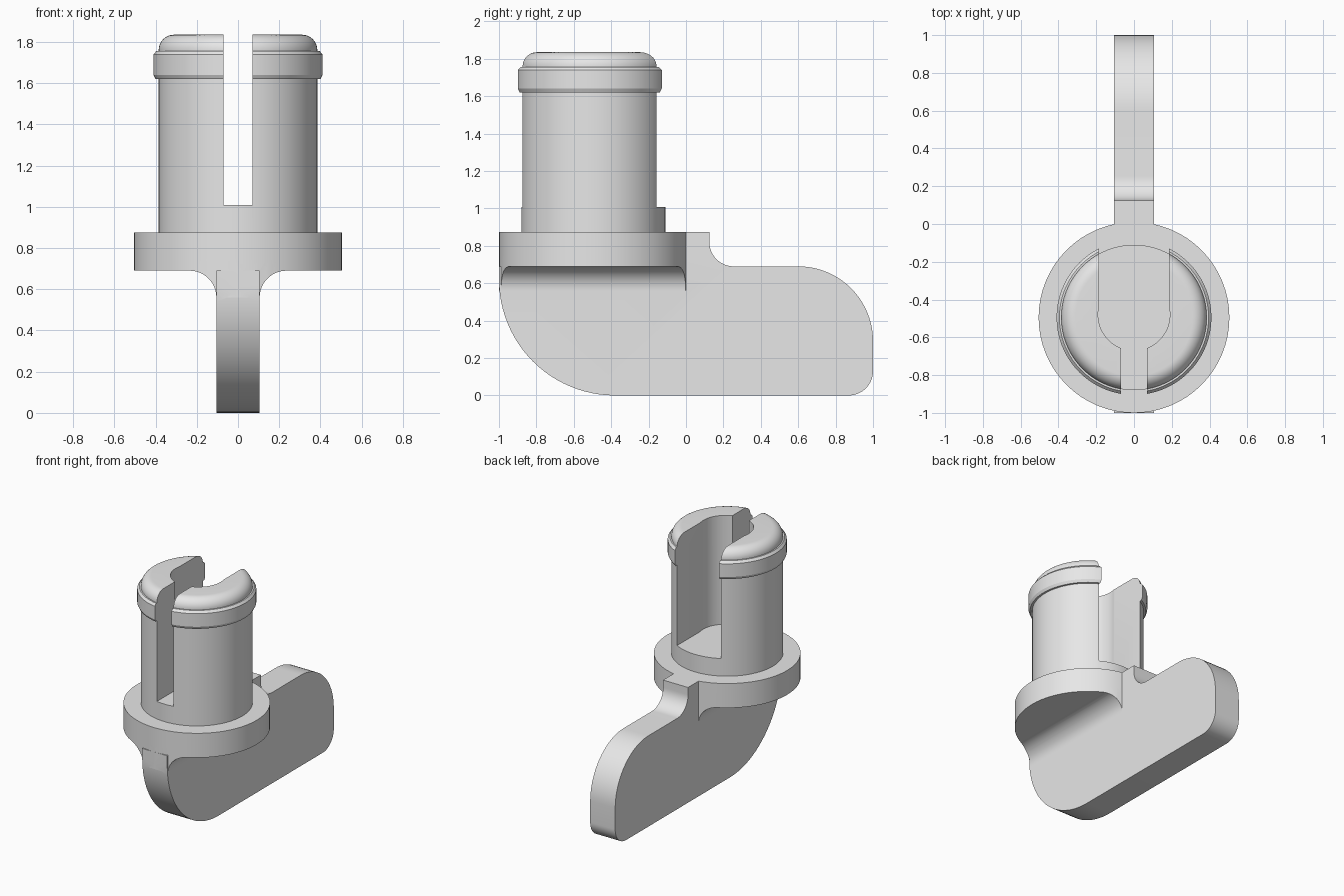
import bpy, bmesh
from math import sin, cos, radians, sqrt, asin, acos, degrees
from mathutils import Vector

old = bpy.data.objects.get("Cube")
if old:
    bpy.data.objects.remove(old, do_unlink=True)

AXIS_Y = -0.495      # centre line of the round post
FLANGE_R = 0.505
HALF_T = 0.105       # half thickness of the lever

grey = bpy.data.materials.new("light grey")
grey.use_nodes = True
grey.diffuse_color = (0.8, 0.8, 0.8, 1)
grey.node_tree.nodes["Principled BSDF"].inputs["Base Color"].default_value = (0.8, 0.8, 0.8, 1)


def arc(cx, cy, r, a0, a1, n=14):
    """Points along a circular arc, angles in degrees."""
    steps = [radians(a0 + (a1 - a0) * i / n) for i in range(n + 1)]
    return [(cx + r * cos(a), cy + r * sin(a)) for a in steps]


def finish(name, bm):
    bmesh.ops.remove_doubles(bm, verts=bm.verts, dist=0.00001)
    bmesh.ops.recalc_face_normals(bm, faces=bm.faces)
    mesh = bpy.data.meshes.new(name)
    bm.to_mesh(mesh)
    bm.free()
    mesh.materials.append(grey)
    obj = bpy.data.objects.new(name, mesh)
    bpy.context.collection.objects.link(obj)
    return obj


def prism(name, outline, place, along):
    """Extrude a closed 2D outline; place maps each point to 3D."""
    bm = bmesh.new()
    face = bm.faces.new([bm.verts.new(place(*p)) for p in outline])
    out = bmesh.ops.extrude_face_region(bm, geom=[face])
    moved = [g for g in out["geom"] if isinstance(g, bmesh.types.BMVert)]
    bmesh.ops.translate(bm, verts=moved, vec=along)
    return finish(name, bm)


def lathe(name, profile, segments=64):
    """Spin an (r, z) profile around the post axis."""
    bm = bmesh.new()
    verts = [bm.verts.new((r, AXIS_Y, z)) for r, z in profile]
    edges = [bm.edges.new(pair) for pair in zip(verts, verts[1:])]
    bmesh.ops.spin(bm, geom=verts + edges, cent=(0, AXIS_Y, 0), axis=(0, 0, 1),
                   angle=radians(360), steps=segments)
    return finish(name, bm)


def select_only(obj):
    bpy.ops.object.select_all(action="DESELECT")
    obj.select_set(True)
    bpy.context.view_layer.objects.active = obj


def combine(target, other, operation):
    mod = target.modifiers.new(operation.lower(), "BOOLEAN")
    mod.operation = operation
    mod.solver = "EXACT"
    mod.object = other
    select_only(target)
    bpy.ops.object.modifier_apply(modifier=mod.name)
    bpy.data.objects.remove(other, do_unlink=True)


# Lever: rounded side outline with a short tongue behind the flange
lever_outline = (
    [(-1, 0.69)]
    + arc(-0.38, 0.62, 0.62, 180, 270, 24)
    + arc(0.87, 0.13, 0.13, 270, 360)
    + arc(0.6, 0.29, 0.4, 0, 90, 20)
    + arc(0.255, 0.82, 0.13, 270, 180)
    + [(0.125, 0.875), (-0.05, 0.875), (-0.05, 0.8), (-0.9, 0.8), (-0.9, 0.69)]
)
base = prism("lever_and_flange", lever_outline,
             lambda y, z: (-HALF_T, y, z), Vector((2 * HALF_T, 0, 0)))

# Flared web under the flange, trimmed to the flange circle
flare = arc(HALF_T + 0.13, 0.56, 0.13, 180, 90)
half = [(0.05, 0.56)] + flare + [(HALF_T + 0.13, 0.75)]
web = prism("web", half + [(-x, z) for x, z in reversed(half)],
            lambda x, z: (x, -1.2, z), Vector((0, 1.5, 0)))
trim = lathe("web_trim", [(0, 0.4), (FLANGE_R, 0.4), (FLANGE_R, 0.8), (0, 0.8)])
combine(web, trim, "INTERSECT")

# Flange disc
flange = lathe("flange", [(0, 0.69), (FLANGE_R, 0.69), (FLANGE_R, 0.875), (0, 0.875)])
combine(flange, web, "UNION")
combine(base, flange, "UNION")

# Post with chamfered collar and rounded crown
post_profile = (
    [(0, 0.85), (0.385, 0.85), (0.385, 1.62), (0.4, 1.62), (0.41, 1.64),
     (0.41, 1.74), (0.395, 1.757), (0.385, 1.757)]
    + arc(0.31, 1.76, 0.075, 0, 90, 10)
    + [(0, 1.835)]
)
post = lathe("slotted_post", post_profile, 72)

# Keyhole slot: narrow at the front, round in the middle, wide at the back
FRONT, BACK, BORE = 0.07, 0.185, 0.19
BORE_Y = -0.48
bore = arc(0, BORE_Y, BORE, -degrees(acos(FRONT / BORE)), degrees(acos(BACK / BORE)), 24)
side = [(FRONT, -1.2)] + bore + [(BACK, 0.3)]
slot = prism("slot_cutter", side + [(-x, y) for x, y in reversed(side)],
             lambda x, y: (x, y, 1.008), Vector((0, 0, 1)))
slot.hide_render = True
combine(post, slot, "DIFFERENCE")

for part in (base, post):
    select_only(part)
    bpy.ops.object.shade_smooth_by_angle(angle=radians(25))
